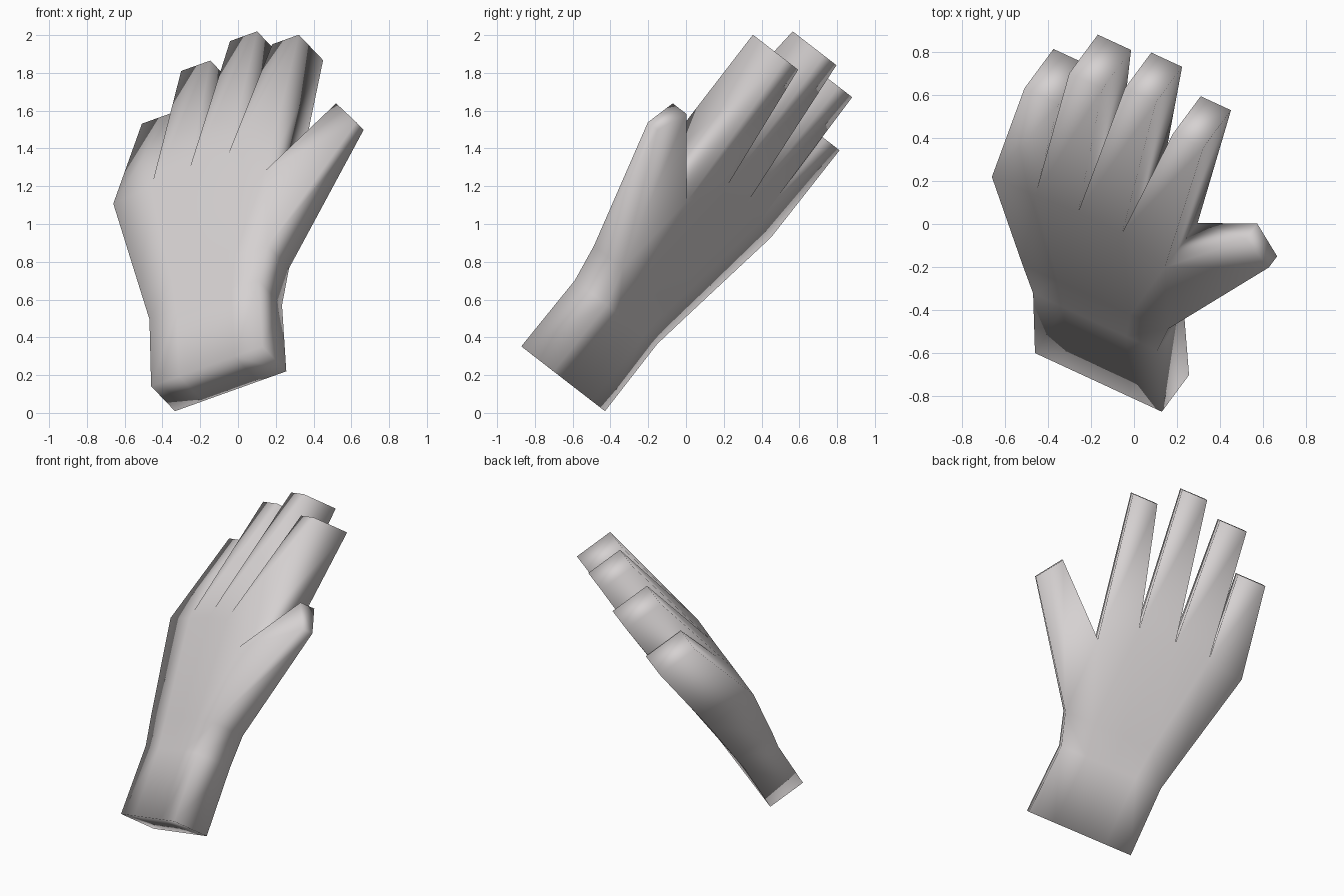
import bpy, bmesh
from mathutils import Vector

if "Cube" in bpy.data.objects:
    bpy.data.objects.remove(bpy.data.objects["Cube"])

# Tilted hand frame: across the palm, through its thickness, along the fingers
ACROSS = Vector((0.863, -0.399, 0.309))
THROUGH = Vector((0.505, 0.683, -0.528))
ALONG = Vector((0.0, 0.612, 0.791))

bm = bmesh.new()


def vert(a, b, c):
    return bm.verts.new(a * ACROSS + b * THROUGH + c * ALONG)


def pair(a, c, top, under):
    """Back-of-hand and palm-side vertices at one place."""
    return vert(a, top, c), vert(a, under, c)


def spread(a0, a1):
    return [a0 + (a1 - a0) * i / 4 for i in range(5)]


# Rows of the hand: across positions, along positions, top and underside depth
rows = [
    (spread(-0.114, 0.569), [-0.255] * 5, [-0.716] * 5, [-0.466] * 5),
    (spread(-0.123, 0.545), [0.195] * 5, [-0.718] * 5, [-0.470] * 5),
    (spread(-0.17, 0.604), [0.40] * 5, [-0.735] * 4 + [-0.72], [-0.46] * 4 + [-0.497]),
    ([-0.315, -0.081, 0.151, 0.39, 0.60], [1.01, 1.025, 1.05, 1.05, 0.89],
     [-0.769, -0.771, -0.771, -0.775, -0.742], [-0.43, -0.41, -0.40, -0.42, -0.44]),
]
grid = [[pair(*v) for v in zip(*r)] for r in rows]

# Palm, back and edges of the hand
for j in range(3):
    lo, hi = grid[j], grid[j + 1]
    for i in range(4):
        for s in (0, 1):
            bm.faces.new((lo[i][s], lo[i + 1][s], hi[i + 1][s], hi[i][s]))
    bm.faces.new((lo[0][0], lo[0][1], hi[0][1], hi[0][0]))
    if j < 2:
        bm.faces.new((lo[4][0], lo[4][1], hi[4][1], hi[4][0]))

# Wrist end
for i in range(4):
    p, q = grid[0][i], grid[0][i + 1]
    bm.faces.new((p[0], q[0], q[1], p[1]))


def digit(p, q, p2, q2):
    """Tapered digit from base edges p, q to tip edges p2, q2."""
    base, tip = (p[0], q[0], q[1], p[1]), (p2[0], q2[0], q2[1], p2[1])
    for i in range(4):
        k = (i + 1) % 4
        bm.faces.new((base[i], base[k], tip[k], tip[i]))
    bm.faces.new(tip)


# Fingers, little to index: tip across range, length, top and underside depth
tips = [(-0.218, -0.035, 1.597, -0.635, -0.368), (0.02, 0.199, 1.86, -0.63, -0.367),
        (0.32, 0.486, 1.943, -0.63, -0.388), (0.592, 0.755, 1.80, -0.653, -0.398)]
knuckles = grid[3]
for i, (a0, a1, c, top, under) in enumerate(tips):
    digit(knuckles[i], knuckles[i + 1], pair(a0, c, top, under), pair(a1, c, top, under))

# Thumb
digit(knuckles[4], grid[2][4], pair(0.983, 1.253, -0.651, -0.546),
      pair(1.097, 1.093, -0.634, -0.558))

bmesh.ops.recalc_face_normals(bm, faces=bm.faces)
for f in bm.faces:
    f.smooth = True
mesh = bpy.data.meshes.new("hand")
bm.to_mesh(mesh)
bm.free()
hand = bpy.data.objects.new("hand", mesh)
bpy.context.collection.objects.link(hand)

grey = bpy.data.materials.new("light grey")
grey.diffuse_color = (0.67, 0.64, 0.64, 1)
grey.use_nodes = True
grey.node_tree.nodes["Principled BSDF"].inputs["Base Color"].default_value = grey.diffuse_color
mesh.materials.append(grey)
